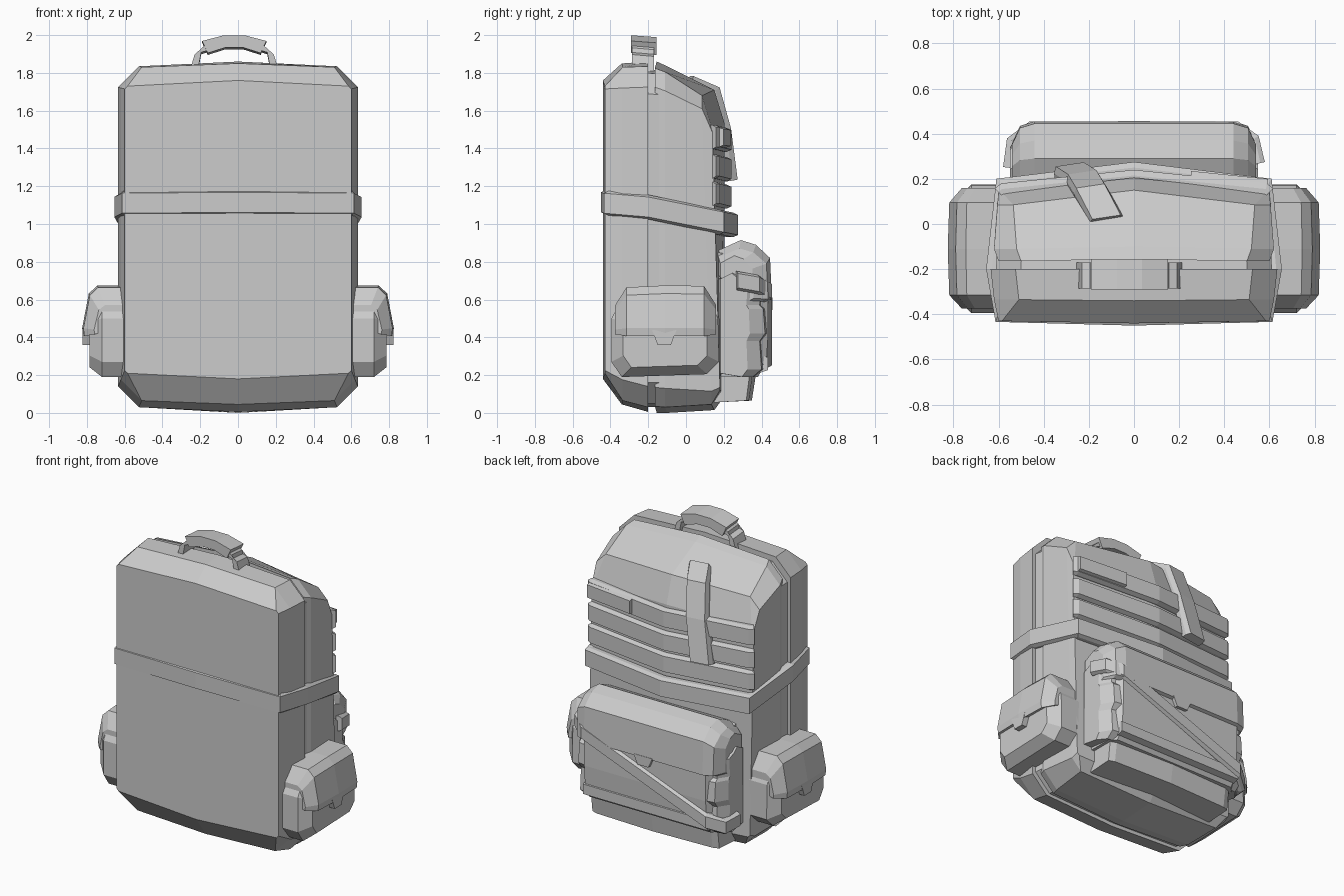
import bpy, bmesh
from mathutils import Vector as V

if "Cube" in bpy.data.objects:
    bpy.data.objects.remove(bpy.data.objects["Cube"])

Z = V((0, 0, 1))


def loft(name, rings, closed=False, ridge=False):
    """Skin a list of equal-sized point rings; ridge splits the caps along the centre line."""
    bm = bmesh.new()
    rows = [[bm.verts.new(p) for p in r] for r in rings]
    n, m = len(rows[0]), len(rows)
    for i in range(m if closed else m - 1):
        a, b = rows[i], rows[(i + 1) % m]
        for j in range(n):
            k = (j + 1) % n
            bm.faces.new((a[j], a[k], b[k], b[j]))
    if not closed:
        for r in (rows[0], rows[-1]):
            if ridge:
                h = n // 2
                bm.faces.new(r[:h + 1])
                bm.faces.new(r[h:] + r[:1])
            else:
                bm.faces.new(r)
    bmesh.ops.recalc_face_normals(bm, faces=bm.faces)
    me = bpy.data.meshes.new(name)
    bm.to_mesh(me)
    bm.free()
    ob = bpy.data.objects.new(name, me)
    bpy.context.collection.objects.link(ob)
    return ob


def ribbon(name, pts, width, t, wdir=Z, closed=False, back=0.03, bevel=0.012):
    """Flat strap along a path, with a slightly bevelled outer face."""
    pts = [V(p) for p in pts]
    w = V(wdir).normalized() * width / 2
    n, rings = len(pts), []
    for i, p in enumerate(pts):
        a = pts[(i - 1) % n] if closed or i else p
        b = pts[(i + 1) % n] if closed or i < n - 1 else p
        nr = (b - a).cross(w).normalized()
        wi = w * (1 - 2 * bevel / width)
        rings.append([p - w - nr * back, p - w, p - wi + nr * t,
                      p + wi + nr * t, p + w, p + w - nr * back])
    return loft(name, rings, closed)


def section(y, yc, w, zb, zt, ch, dz=0.03, low=0.0):
    """Ten-sided bag outline at depth y, with raised centre line at depth yc."""
    right = [(w - ch, y + low, zb), (w, y + low, zb + ch), (w, y, zt - ch), (w - ch, y, zt)]
    left = [(-x, yy, z) for x, yy, z in reversed(right)]
    return [(0, yc, zb - dz)] + right + [(0, yc, zt + dz)] + left


# Main body: wearer's half, recessed zip gap, outer half
loft("body_front", [section(-.43, -.44, .60, .21, 1.73, .015),
                    section(-.335, -.34, .62, .065, 1.83, .11, .02),
                    section(-.20, -.20, .635, .03, 1.835, .11, .025)], ridge=True)
loft("zip_gap", [section(-.21, -.21, .612, .05, 1.80, .11, .02),
                 section(-.09, -.09, .605, .05, 1.79, .11, .02)], ridge=True)
loft("body_rear", [section(-.165, -.155, .60, .035, 1.825, .10, .035),
                   section(-.11, -.10, .62, .03, 1.805, .10, .03),
                   section(.085, .15, .605, .045, 1.68, .07, .03, .05),
                   section(.14, .205, .60, .12, 1.50, .015, .03, .04)], ridge=True)

# Belt around the middle, sloping down to the rear
belt = [(0, -.425, 1.115), (.605, -.41, 1.11), (.63, -.20, 1.09), (.595, .18, 1.01), (0, .25, .995)]
belt += [(-x, y, z) for x, y, z in reversed(belt[1:4])]
ribbon("middle_belt", belt, .13, .025, closed=True)

# Webbing rows on the upper rear
for i, z in enumerate((1.455, 1.30, 1.155)):
    ribbon(f"webbing_row_{i + 1}", [(.60, .14, z + .005), (.585, .155, z + .005), (0, .215, z - .01),
                                    (-.585, .155, z + .005), (-.60, .14, z + .005)], .128, .025)
ribbon("webbing_tab", [(.59, .165, 1.46), (.25, .20, 1.455)], .11, .035)

# Slanted closing strap over the top
ribbon("top_strap", [(-.12, .02, 1.755), (-.19, .145, 1.705), (-.225, .20, 1.50), (-.28, .235, 1.23)],
       .15, .03, wdir=(-1, -.15, 0))

# Carry handle: thin ends and thicker grip
def handle_ring(x, z, y0, y1, dx, dz):
    return [(x - dx, y0, z + dz), (x - dx, y1, z + dz - .01), (x + dx, y1, z - dz - .01), (x + dx, y0, z - dz)]


for s, side in ((1, "right"), (-1, "left")):
    loft(f"handle_end_{side}", [handle_ring(s * a - .02, z, -.285, -.17, s * -dx, dz) for a, z, dx, dz in
                                ((.215, 1.81, -.022, .005), (.19, 1.915, -.02, .018), (.13, 1.945, 0, .022))])
loft("handle_grip", [handle_ring(x - .02, z, -.29, -.155, dx, .032) for x, z, dx in
                     ((-.155, 1.937, .015), (-.05, 1.967, .005), (.05, 1.967, -.005), (.155, 1.937, -.015))])


def squeeze(prof, x, k, y0=.2, zk=1.0, zc=.5):
    """yz profile placed at x, pulled towards the bag by k."""
    return [(x, y0 + (y - y0) * k, zc + (z - zc) * zk) for y, z in prof]


# Large rear pocket: body, bottom step, side gussets, flap
main = [(.16, .19), (.38, .19), (.425, .26), (.435, .42), (.435, .64), (.40, .80), (.16, .85)]
loft("rear_pocket", [squeeze(main, x, k) for x, k in ((-.49, .75), (-.45, 1), (.45, 1), (.49, .75))])
base = [(.14, .055), (.34, .065), (.36, .20), (.14, .22)]
loft("rear_pocket_base", [squeeze(base, x, k) for x, k in
                          ((-.47, .85), (-.43, .95), (0, 1.06), (.43, .95), (.47, .85))])
ribbon("rear_pocket_ledge", [(.46, .40, .26), (-.46, .40, .26)], .09, .035)
gusset = [(.17, .21), (.36, .19), (.41, .23), (.40, .38), (.43, .42), (.42, .55), (.40, .57),
          (.41, .69), (.33, .71), (.27, .74), (.17, .71)]
flap = [(.17, .86), (.29, .915), (.37, .89), (.445, .82), (.455, .60), (.42, .585), (.38, .75), (.17, .75)]
for s, side in ((1, "right"), (-1, "left")):
    loft(f"rear_gusset_{side}", [squeeze(gusset, s * x, k) for x, k in ((.44, 1), (.505, .95), (.55, .6))])
loft("rear_pocket_flap", [squeeze(flap, x, k, zk=zk, zc=.62) for x, k, zk in
                          ((-.54, .62, .72), (-.505, .92, .85), (-.44, 1, 1),
                           (.44, 1, 1), (.505, .92, .85), (.54, .62, .72))])
tab = [(-.07, .61), (-.04, .545), (.04, .545), (.07, .61)]
loft("rear_flap_tab", [[(x, y, z) for x, z in tab] for y in (.42, .457)])

# Diagonal strap over the rear pocket
ribbon("diagonal_strap", [(.56, .27, .70), (.535, .38, .68), (.46, .435, .645), (-.46, .435, .29),
                          (-.545, .37, .25), (-.56, .25, .26)], .10, .02)

# Side pockets with flaps
octo = [(-.34, .19), (.11, .205), (.175, .27), (.17, .50), (.10, .65), (-.32, .635), (-.395, .50), (-.395, .27)]
lid = [(.60, .665), (.745, .665), (.79, .62), (.825, .43), (.82, .385), (.785, .40), (.74, .55), (.60, .57)]
for s, side in ((1, "right"), (-1, "left")):
    loft(f"side_pocket_{side}", [[(s * x, -.11 + (y + .11) * k, .42 + (z - .42) * k) for y, z in octo]
                                 for x, k in ((.58, 1), (.72, 1), (.785, .78))])
    loft(f"side_flap_{side}", [[(s * (.6 + (x - .6) * k), y, .41 + (z - .41) * zk + .02) for x, z in lid]
                               for y, k, zk in ((-.375, .72, .55), (-.315, .97, .92), (-.11, 1, .96),
                                                (.095, .97, .95), (.16, .72, .55))])
    loft(f"side_flap_tab_{side}", [[(s * x, y, z) for y, z in
                                    ((-.18, .44), (-.15, .36), (-.08, .36), (-.05, .44))] for x in (.77, .822)])
